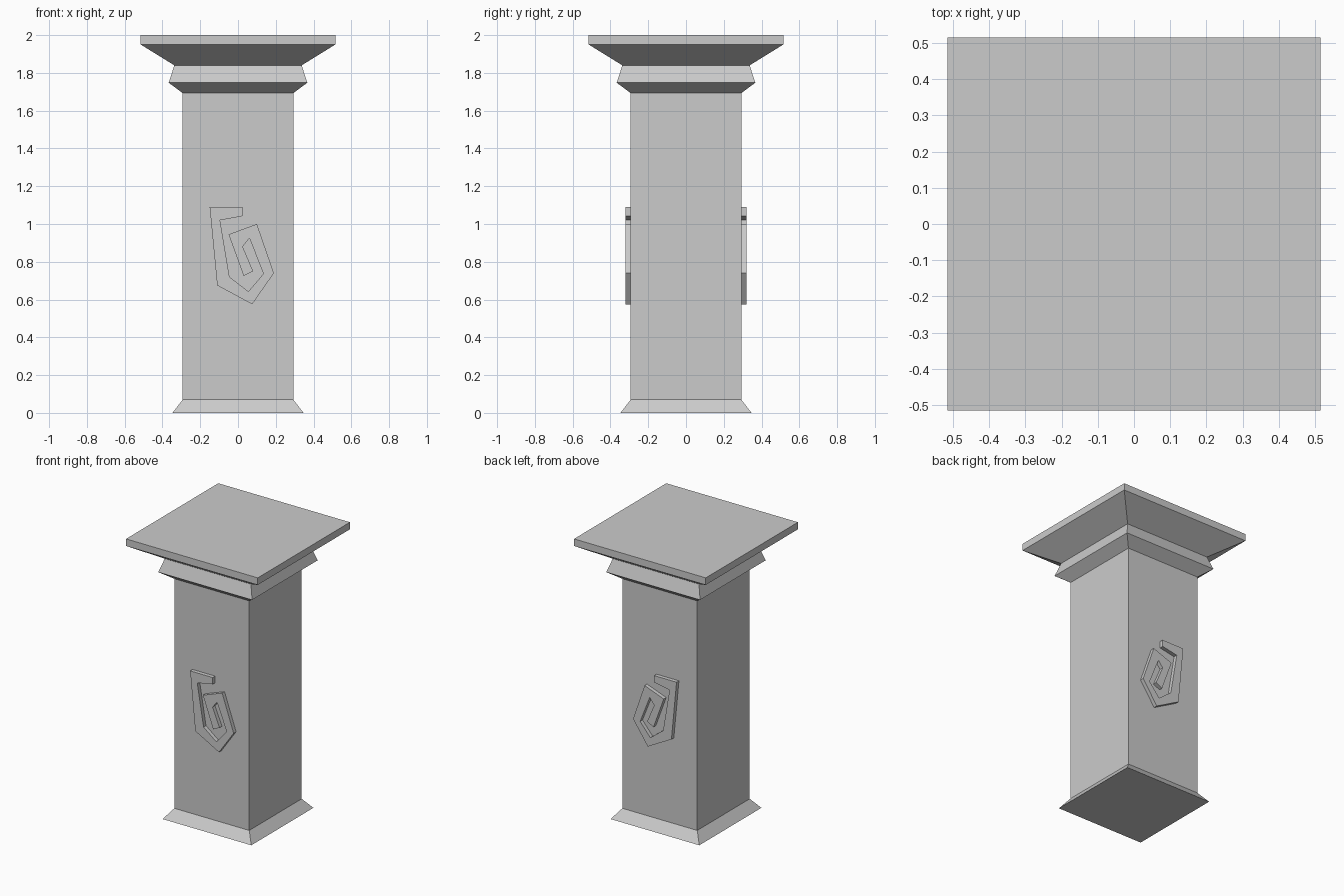
import bpy, bmesh

if "Cube" in bpy.data.objects:
    bpy.data.objects.remove(bpy.data.objects["Cube"])


def finish(name, bm):
    bmesh.ops.recalc_face_normals(bm, faces=bm.faces)
    mesh = bpy.data.meshes.new(name)
    bm.to_mesh(mesh)
    bm.free()
    obj = bpy.data.objects.new(name, mesh)
    bpy.context.collection.objects.link(obj)
    return obj


# Square pillar: (half width, height) from the foot to the cap
profile = [(0.347, 0), (0.293, 0.07), (0.293, 1.693), (0.367, 1.748),
           (0.337, 1.84), (0.515, 1.95), (0.515, 2.0)]
bm = bmesh.new()
rings = [[bm.verts.new((sx * r, sy * r, z))
          for sx, sy in ((-1, -1), (1, -1), (1, 1), (-1, 1))] for r, z in profile]
for lower, upper in zip(rings, rings[1:]):
    for i in range(4):
        j = (i + 1) % 4
        bm.faces.new((lower[i], lower[j], upper[j], upper[i]))
bm.faces.new(rings[0][::-1])
bm.faces.new(rings[-1])
finish("pillar", bm)

# Angular spiral relief (x, z): outer edge inwards, then inner edge back out
spiral = [(-0.15, 1.09), (-0.11, 0.675), (0.075, 0.575), (0.19, 0.74),
          (0.10, 1.0), (-0.05, 0.945), (0.03, 0.725), (0.08, 0.75),
          (0.025, 0.88), (0.06, 0.925), (0.135, 0.737), (0.055, 0.643),
          (-0.045, 0.72), (-0.095, 1.02), (0.025, 1.042), (0.025, 1.09)]
bm = bmesh.new()
face = bm.faces.new([bm.verts.new((x, -0.32, z)) for x, z in spiral])
grown = bmesh.ops.extrude_face_region(bm, geom=[face], use_keep_orig=True)
moved = [v for v in grown["geom"] if isinstance(v, bmesh.types.BMVert)]
bmesh.ops.translate(bm, verts=moved, vec=(0, 0.028, 0))
relief = finish("spiral_relief", bm)

# Same relief mirrored onto the back
mirror = relief.modifiers.new("back_copy", 'MIRROR')
mirror.use_axis = (False, True, False)
mirror.use_mirror_merge = False
